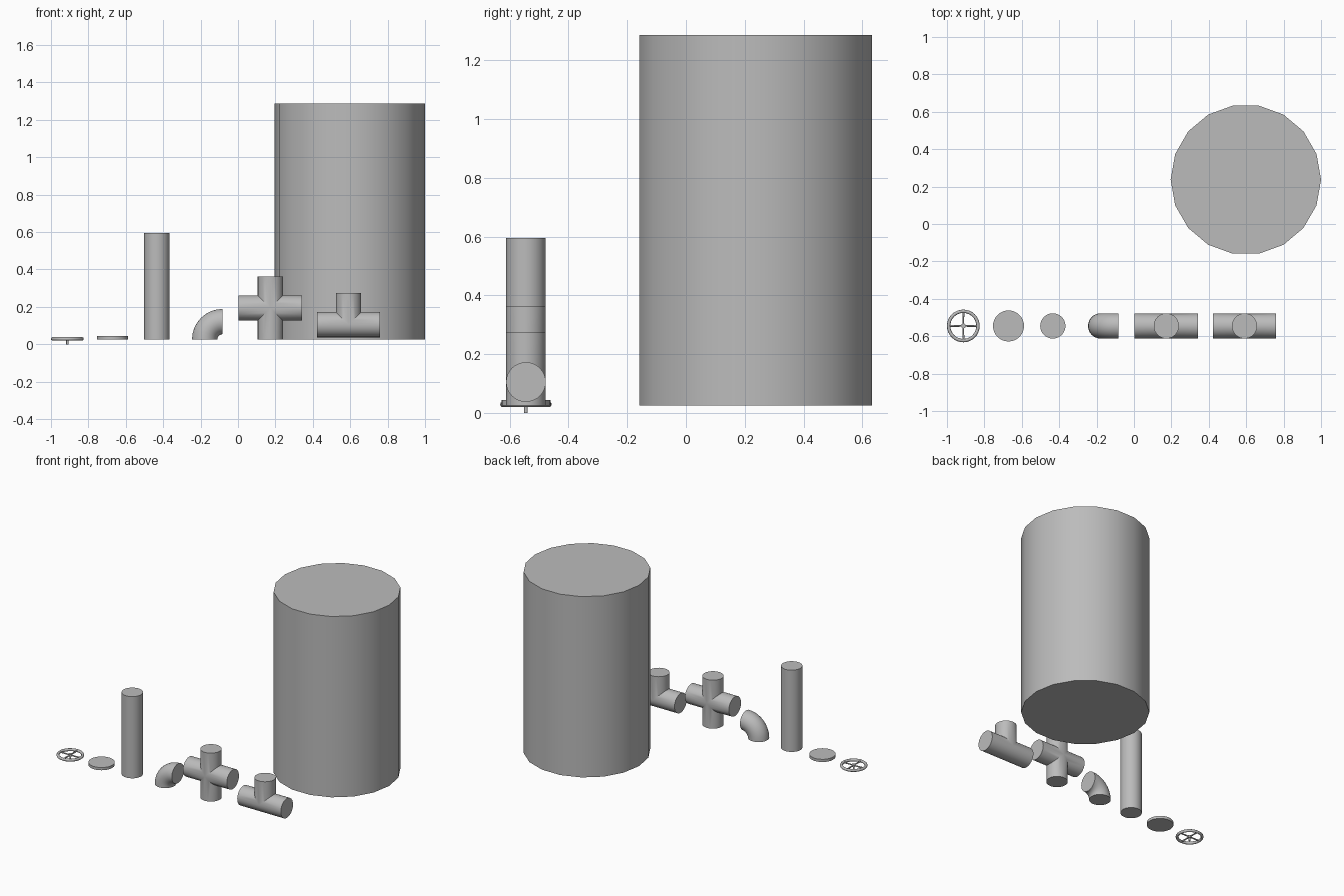
import bpy, bmesh, math
from mathutils import Vector, Matrix

if "Cube" in bpy.data.objects:
    bpy.data.objects.remove(bpy.data.objects["Cube"])

ROW_Y = -0.545   # the fittings stand in one row
R = 0.0675       # pipe radius
BASE = 0.025
SIDES = 32

grey = bpy.data.materials.new("dark_grey")
grey.diffuse_color = (0.5, 0.5, 0.5, 1)
grey.use_nodes = True
grey.node_tree.nodes["Principled BSDF"].inputs["Base Color"].default_value = grey.diffuse_color


def finish(name, bm, loc, angle=35):
    bmesh.ops.remove_doubles(bm, verts=bm.verts, dist=1e-5)
    bmesh.ops.recalc_face_normals(bm, faces=bm.faces)
    mesh = bpy.data.meshes.new(name)
    bm.to_mesh(mesh)
    bm.free()
    mesh.materials.append(grey)
    ob = bpy.data.objects.new(name, mesh)
    bpy.context.collection.objects.link(ob)
    ob.location = loc
    bpy.ops.object.select_all(action='DESELECT')
    ob.select_set(True)
    bpy.context.view_layer.objects.active = ob
    bpy.ops.object.shade_smooth_by_angle(angle=math.radians(angle))
    return ob


def cylinder(bm, r, z0, z1, sides=SIDES, r2=None, matrix=Matrix()):
    bmesh.ops.create_cone(bm, cap_ends=True, segments=sides, radius1=r,
                          radius2=r if r2 is None else r2, depth=z1 - z0,
                          matrix=matrix @ Matrix.Translation((0, 0, (z0 + z1) / 2)))


def bridge(bm, a, b):
    n = len(a)
    for i in range(n):
        bm.faces.new((a[i], a[(i + 1) % n], b[(i + 1) % n], b[i]))


def arm(bm, axis, side, length, mitre):
    """Capped pipe arm along axis; its inner end follows the mitre line."""
    axis, side = Vector(axis), Vector(side)
    inner, outer = [], []
    for i in range(SIDES):
        a = math.tau * i / SIDES
        s = R * math.sin(a)
        p = Vector((0, R * math.cos(a), 0)) + side * s
        inner.append(bm.verts.new(p + axis * mitre(s)))
        outer.append(bm.verts.new(p + axis * length))
    bridge(bm, inner, outer)
    bm.faces.new(outer)


# Tank: 18 sides, vertex on the x axis
bm = bmesh.new()
cylinder(bm, 0.402, BASE, 1.286, 18, matrix=Matrix.Rotation(math.radians(90), 4, 'Z'))
finish("tank", bm, (0.598, 0.237, 0))

# Straight pipe
bm = bmesh.new()
cylinder(bm, R, BASE, 0.595)
finish("straight_pipe", bm, (-0.434, ROW_Y, 0))

# End cap disc
bm = bmesh.new()
cylinder(bm, 0.083, BASE, 0.044)
finish("end_cap", bm, (-0.671, ROW_Y, 0))

# Elbow: quarter bend around the lower right corner
bm = bmesh.new()
bend, steps, rings = 0.0965, 8, []
for k in range(steps + 1):
    t = math.pi / 2 * k / steps
    ring = []
    for i in range(SIDES):
        a = math.tau * i / SIDES
        d = bend + R * math.cos(a)
        ring.append(bm.verts.new((-d * math.cos(t), R * math.sin(a), d * math.sin(t))))
    rings.append(ring)
for a, b in zip(rings, rings[1:]):
    bridge(bm, a, b)
bm.faces.new(rings[0])
bm.faces.new(rings[-1])
finish("elbow", bm, (-0.082, ROW_Y, BASE))

# Four-way cross
bm = bmesh.new()
for sgn in (1, -1):
    arm(bm, (sgn, 0, 0), (0, 0, 1), 0.169, abs)
    arm(bm, (0, 0, sgn), (1, 0, 0), 0.169, abs)
finish("cross_fitting", bm, (0.173, ROW_Y, BASE + 0.169))

# Tee
bm = bmesh.new()
for sgn in (1, -1):
    arm(bm, (sgn, 0, 0), (0, 0, 1), 0.168, lambda s: max(s, 0))
arm(bm, (0, 0, 1), (1, 0, 0), 0.17, abs)
finish("tee_fitting", bm, (0.591, ROW_Y, 0.105))

# Valve hand wheel: rim, four tapered spokes, hub and stem
WHEEL_Z = 0.029
bm = bmesh.new()
loops = []
for k in range(SIDES):
    t = math.tau * k / SIDES
    ring = []
    for i in range(10):
        a = math.tau * i / 10
        d = 0.0785 + 0.009 * math.cos(a)
        ring.append(bm.verts.new((d * math.cos(t), d * math.sin(t), 0.0095 * math.sin(a))))
    loops.append(ring)
for k in range(SIDES):
    bridge(bm, loops[k], loops[(k + 1) % SIDES])
for k in range(4):
    turn = Matrix.Rotation(math.tau * k / 4, 4, 'Z') @ Matrix.Rotation(math.pi / 2, 4, 'Y')
    cylinder(bm, 0.004, 0.004, 0.075, 8, r2=0.0055, matrix=turn)
cylinder(bm, 0.013, -0.007, 0.007, 16)
cylinder(bm, 0.006, -WHEEL_Z, 0, 12)
finish("hand_wheel", bm, (-0.9125, ROW_Y, WHEEL_Z), 50)
